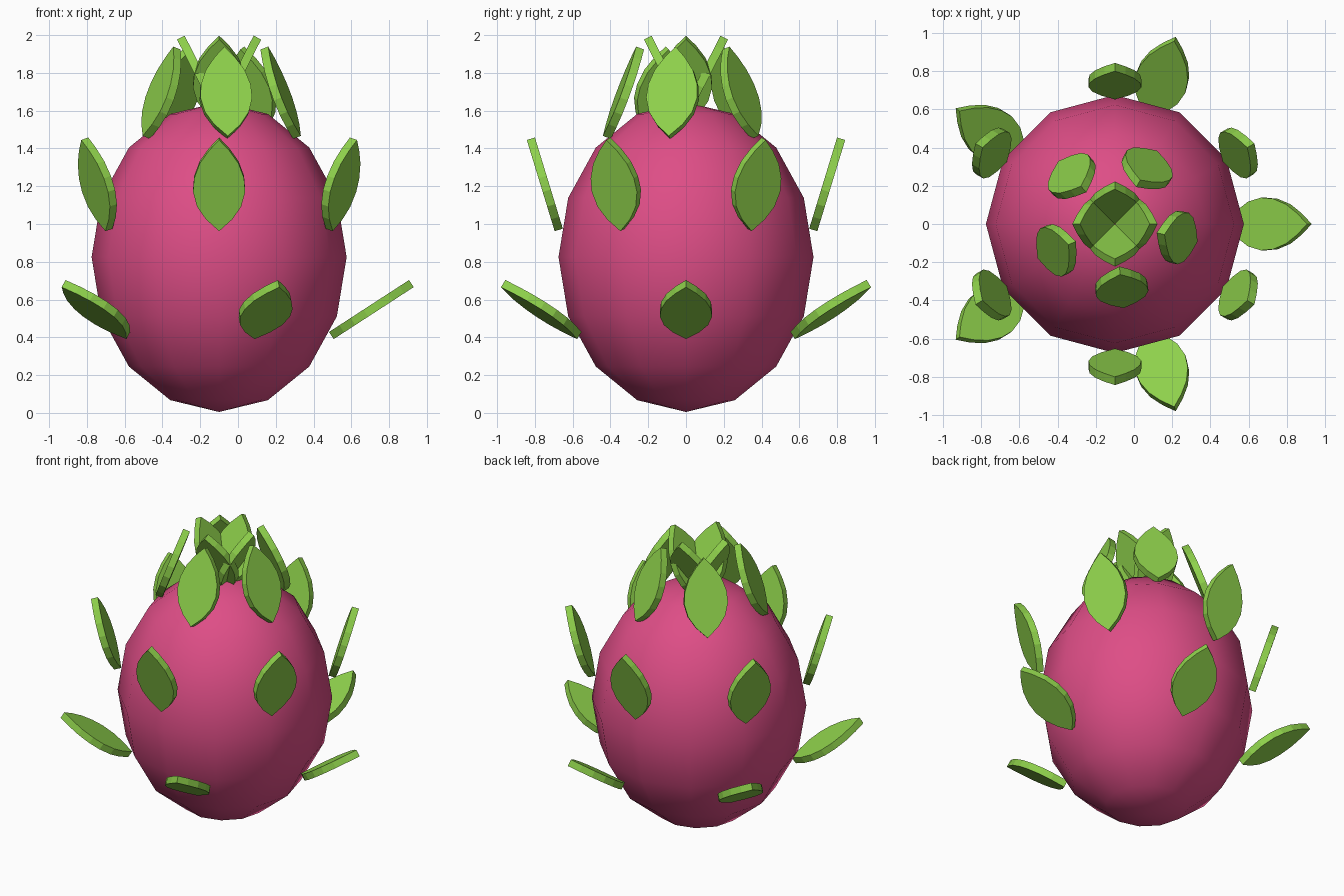
import bpy, bmesh
from math import radians
from mathutils import Matrix

cube = bpy.data.objects.get("Cube")
if cube:
    bpy.data.objects.remove(cube, do_unlink=True)


def make_material(name, color):
    mat = bpy.data.materials.new(name)
    mat.use_nodes = True
    mat.diffuse_color = color
    mat.node_tree.nodes["Principled BSDF"].inputs["Base Color"].default_value = color
    return mat


PINK = make_material("pink skin", (0.73, 0.075, 0.24, 1))
GREEN = make_material("leaf green", (0.27, 0.63, 0.07, 1))
AXIS_X = -0.1
LENGTH, THICK = 0.505, 0.045
# Half outline of a leaf: (fraction along the leaf, half width)
OUTLINE = [(0, 0), (0.13, 0.07), (0.27, 0.117), (0.43, 0.138),
           (0.58, 0.132), (0.74, 0.103), (0.88, 0.055), (1, 0)]


def finish(bm, name, mat):
    bmesh.ops.recalc_face_normals(bm, faces=bm.faces)
    mesh = bpy.data.meshes.new(name)
    bm.to_mesh(mesh)
    bm.free()
    mesh.materials.append(mat)
    obj = bpy.data.objects.new(name, mesh)
    bpy.context.collection.objects.link(obj)
    return obj


def make_leaf(name, angle, radius, height, tilt):
    """Flat pointed plate, leaning outward by tilt and turned round the axis."""
    bm = bmesh.new()
    rim = OUTLINE + [(t, -w) for t, w in OUTLINE[-2:0:-1]]
    verts = [bm.verts.new((-THICK / 2, w, (t - 0.5) * LENGTH)) for t, w in rim]
    face = bm.faces.new(verts)
    grown = bmesh.ops.extrude_face_region(bm, geom=[face])["geom"]
    moved = [v for v in grown if isinstance(v, bmesh.types.BMVert)]
    bmesh.ops.translate(bm, verts=moved, vec=(THICK, 0, 0))
    if not face.is_valid or len(bm.faces) < len(rim) + 2:
        bm.faces.new(verts)
    place = (Matrix.Translation((AXIS_X, 0, 0))
             @ Matrix.Rotation(radians(angle), 4, "Z")
             @ Matrix.Translation((radius, 0, height))
             @ Matrix.Rotation(radians(tilt), 4, "Y"))
    bm.transform(place)
    finish(bm, name, GREEN)


# Fruit body: a coarse, stretched sphere with smooth shading
bm = bmesh.new()
bmesh.ops.create_uvsphere(bm, u_segments=12, v_segments=8, radius=1)
bm.transform(Matrix.Translation((AXIS_X, 0, 0.825)) @ Matrix.Diagonal((0.675, 0.675, 0.82, 1)))
for f in bm.faces:
    f.smooth = True
finish(bm, "fruit_body", PINK)

# Leaf rings: name, count, first angle, radius, height, outward tilt
RINGS = [("lower_leaf", 5, 0, 0.806, 0.547, 57),
         ("middle_leaf", 6, 30, 0.7475, 1.21, 17),
         ("upper_leaf", 5, -12, 0.333, 1.695, -20.5),
         ("crown_leaf", 4, 0, 0.088, 1.762, 27)]
for name, count, start, radius, height, tilt in RINGS:
    for i in range(count):
        make_leaf(f"{name}_{i + 1}", start + i * 360 / count, radius, height, tilt)
